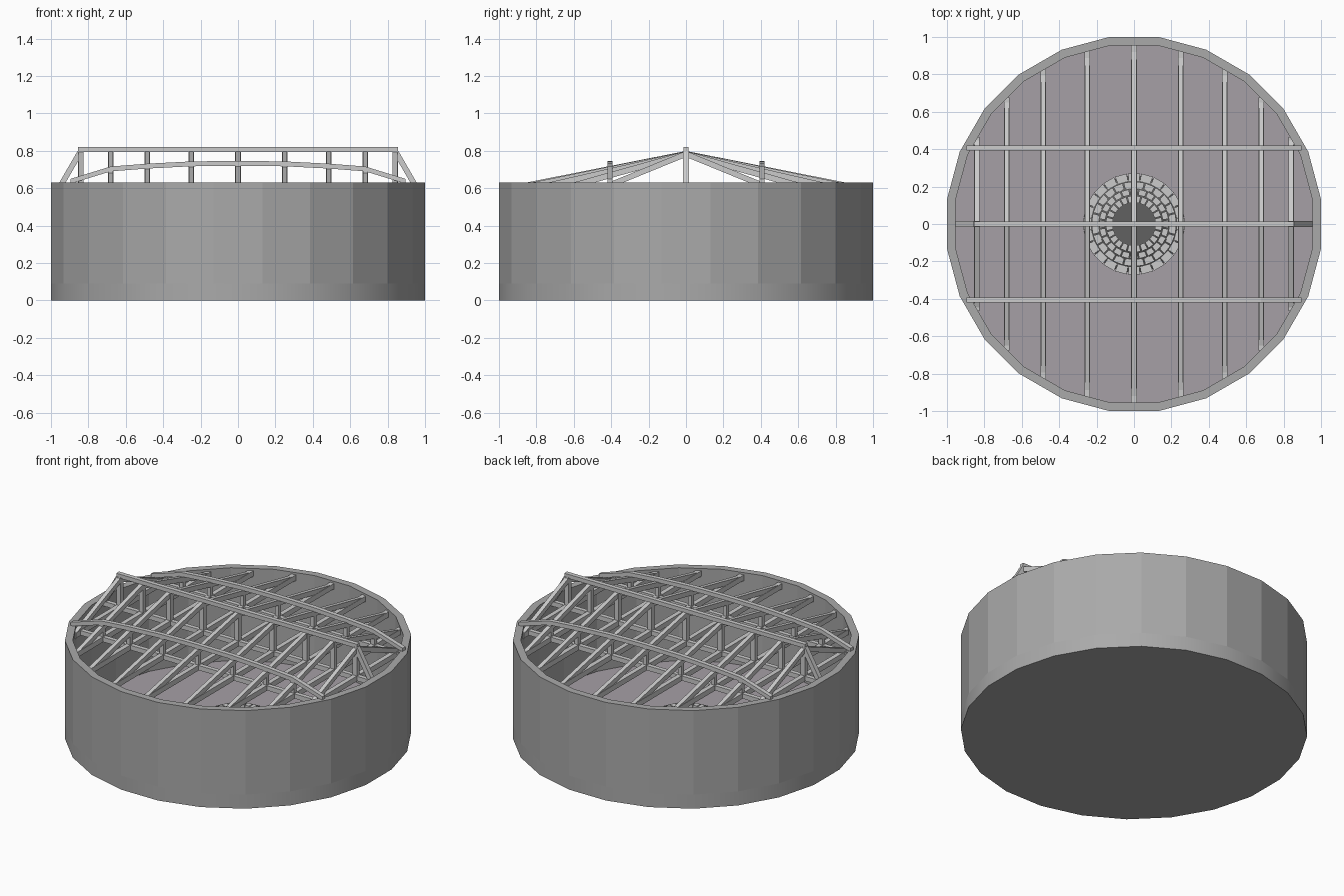
import bpy, bmesh
from math import sin, cos, pi, sqrt

if "Cube" in bpy.data.objects:
    bpy.data.objects.remove(bpy.data.objects["Cube"])


def make(name, bm, mat=None):
    bmesh.ops.recalc_face_normals(bm, faces=bm.faces)
    me = bpy.data.meshes.new(name)
    bm.to_mesh(me)
    bm.free()
    ob = bpy.data.objects.new(name, me)
    bpy.context.collection.objects.link(ob)
    if mat:
        me.materials.append(mat)
    return ob


def colour(name, rgb):
    m = bpy.data.materials.new(name)
    m.diffuse_color = (*rgb, 1)
    m.use_nodes = True
    m.node_tree.nodes["Principled BSDF"].inputs["Base Color"].default_value = m.diffuse_color
    return m


def ring(bm, r, z, n=24):
    return [bm.verts.new((r * cos((i + .5) * 2 * pi / n), r * sin((i + .5) * 2 * pi / n), z))
            for i in range(n)]


def bridge(bm, a, b):
    n = len(a)
    return [bm.faces.new((a[i], a[(i + 1) % n], b[(i + 1) % n], b[i])) for i in range(n)]


def path_beam(name, pts, offs):
    """Loft a four-cornered section (list of offsets) along points."""
    bm = bmesh.new()
    loops = [[bm.verts.new([p[k] + o[k] for k in range(3)]) for o in offs] for p in pts]
    for a, b in zip(loops, loops[1:]):
        bridge(bm, a, b)
    bm.faces.new(loops[0])
    bm.faces.new(loops[-1])
    return make(name, bm)


def section(axes, u, v):
    """Rectangular section offsets in the two named axes."""
    out = []
    for su, sv in ((-1, -1), (1, -1), (1, 1), (-1, 1)):
        o = [0, 0, 0]
        o[axes[0]] = su * u / 2
        o[axes[1]] = sv * v / 2
        out.append(o)
    return out


XZ, YZ, XY = (0, 2), (1, 2), (0, 1)
R_OUT, R_IN, WALL_TOP, FLOOR = 1.0086, 0.963, 0.63, 0.03

# round wall, 24 flat sides with a smooth foot, closed underneath
stone = colour("wall_grey", (.4, .4, .4))
bm = bmesh.new()
rings = [ring(bm, r, z) for r, z in
         ((R_OUT, 0), (R_OUT, .09), (R_OUT, WALL_TOP), (R_IN, WALL_TOP), (R_IN, FLOOR))]
for k, (a, b) in enumerate(zip(rings, rings[1:])):
    for f in bridge(bm, a, b):
        f.smooth = k == 0
bm.faces.new(rings[0])
bm.faces.new(rings[-1])
make("round_wall", bm, stone)

# floor covering
bm = bmesh.new()
a, b = ring(bm, R_IN - .001, FLOOR - .005), ring(bm, R_IN - .001, FLOOR + .004)
bridge(bm, a, b)
bm.faces.new(a)
bm.faces.new(b)
make("floor", bm, colour("floor_tint", (.38, .35, .38)))

# hearth: staggered courses of flat stones stepping in to an open centre
courses = [(.272, .232, .03, .08, 24), (.227, .192, .04, .105, 24),
           (.187, .156, .05, .125, 24), (.151, .115, .05, .145, 24)]
bm = bmesh.new()
for k, (ro, ri, z0, z1, n) in enumerate(courses):
    step = 2 * pi / n
    for i in range(n):
        c = (i + .5 * (k % 2)) * step
        h = step / 2 - .003 / ro
        corners = ((ro, c - h), (ro, c + h), (ri, c + h), (ri, c - h))
        lo, hi = ([bm.verts.new((r * cos(t), r * sin(t), z)) for r, t in corners]
                  for z in (z0, z1))
        bridge(bm, lo, hi)
        bm.faces.new(lo)
        bm.faces.new(hi)
make("hearth_stones", bm)

# dark mortar core between the stones, and ash bed
dark = colour("soot", (.12, .12, .12))
bm = bmesh.new()
core = [ring(bm, r, z) for r, z in ((.26, .03), (.26, .06), (.13, .13), (.12, .13), (.12, .05))]
for a, b in zip(core, core[1:]):
    bridge(bm, a, b)
bm.faces.new(core[-1])
bm.faces.new(core[0])
make("hearth_core", bm, dark)

# purlins bending over the rafters
PY = .407
half = [(.895, .637), (.68, .703), (.485, .718), (.25, .73)]
profile = [(-x, z) for x, z in half] + [(0, .733)] + half[::-1]
for s, side in ((-1, "front"), (1, "back")):
    path_beam(f"{side}_purlin", [(x, s * PY, z) for x, z in profile], section(YZ, .028, .026))

# roof trusses: tie beam, king post, queen posts and a pair of rafters
TIE = .60
stations = [-.84, -.68, -.485, -.25, 0, .25, .485, .68, .84]
for i, x in enumerate(stations):
    y = sqrt(.96 ** 2 - x * x)
    path_beam(f"tie_beam_{i}", [(x, -y, TIE), (x, y, TIE)], section(XZ, .030, .034))
    path_beam(f"king_post_{i}", [(x, 0, TIE), (x, 0, .80)], section(XY, .030, .028))
    for s, side in ((-1, "front"), (1, "back")):
        path_beam(f"{side}_rafter_{i}", [(x, 0, .783), (x, s * y, .593)], section(XZ, .026, .032))
        if abs(x) < .8:
            top = dict(profile)[x]
            path_beam(f"{side}_queen_post_{i}", [(x, s * PY, TIE), (x, s * PY, top)],
                      section(XY, .026, .026))

# long ties running under the ridge and purlins
for y, name in ((-PY, "front"), (0, "middle"), (PY, "back")):
    x = sqrt(.955 ** 2 - y * y)
    path_beam(f"{name}_long_tie", [(-x, y, TIE), (x, y, TIE)], section(YZ, .028, .030))

# ridge beam with a hip strut at each end
path_beam("ridge_beam", [(-.855, 0, .807), (.855, 0, .807)], section(YZ, .028, .026))
for s, side in ((-1, "left"), (1, "right")):
    path_beam(f"{side}_hip_strut", [(s * .84, 0, .80), (s * .95, 0, .61)], section(XY, .034, .030))
